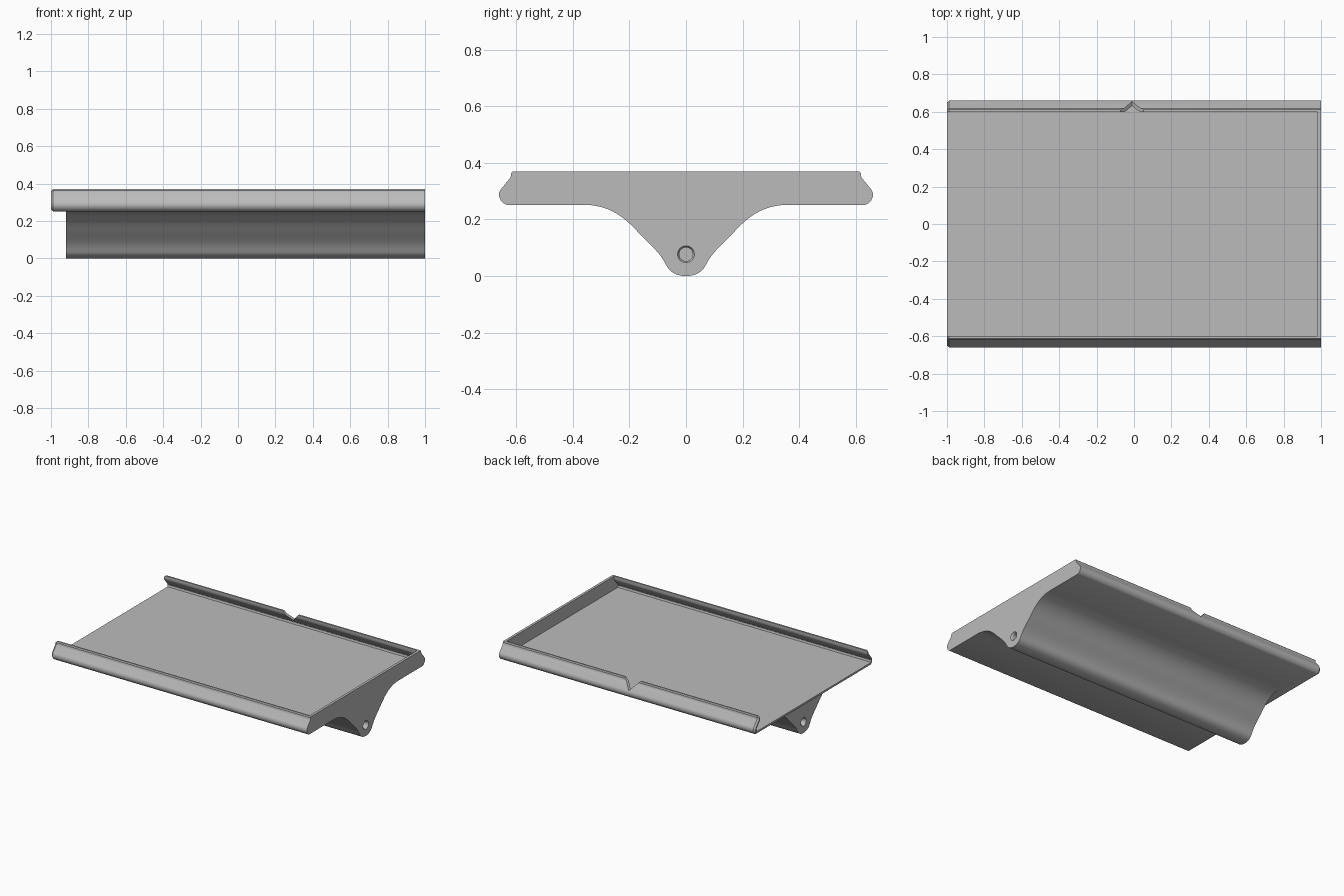
import bpy, bmesh, math
from mathutils import Vector
from mathutils.geometry import interpolate_bezier

if "Cube" in bpy.data.objects:
    bpy.data.objects.remove(bpy.data.objects["Cube"])

grey = bpy.data.materials.new("plain grey")
grey.use_nodes = True
grey.diffuse_color = (0.5, 0.5, 0.5, 1)
grey.node_tree.nodes["Principled BSDF"].inputs["Base Color"].default_value = grey.diffuse_color


def loft(name, stations, axis="X"):
    """Join matching outlines placed at stations along an axis into a closed solid."""
    bm = bmesh.new()
    rings = []
    for s, outline in stations:
        rings.append([bm.verts.new((s, a, z) if axis == "X" else (a, s, z)) for a, z in outline])
    n = len(rings[0])
    for r0, r1 in zip(rings, rings[1:]):
        for i in range(n):
            bm.faces.new((r0[i], r0[(i + 1) % n], r1[(i + 1) % n], r1[i]))
    bm.faces.new(rings[0])
    bm.faces.new(rings[-1])
    bmesh.ops.recalc_face_normals(bm, faces=bm.faces)
    mesh = bpy.data.meshes.new(name)
    bm.to_mesh(mesh)
    bm.free()
    mesh.materials.append(grey)
    obj = bpy.data.objects.new(name, mesh)
    bpy.context.collection.objects.link(obj)
    return obj


def mirrored(half):
    """Complete a +y half outline with its -y side."""
    return half + [(-y, z) for y, z in reversed(half) if y > 0.0001]


def curve(points, steps):
    return [(p.x, p.y) for p in interpolate_bezier(*[Vector((y, z, 0)) for y, z in points], steps)]


def circle(r, z, n=24):
    return [(r * math.cos(math.tau * i / n), z + r * math.sin(math.tau * i / n)) for i in range(n)]


def combine(target, other, operation):
    other.hide_render = True
    mod = target.modifiers.new(operation, "BOOLEAN")
    mod.operation = operation
    mod.solver = "EXACT"
    mod.object = other
    bpy.context.view_layer.objects.active = target
    bpy.ops.object.modifier_apply(modifier=mod.name)
    bpy.data.objects.remove(other)


# Tray block with sloped sides and an eased open end
side = [(0.635, 0.252), (0.645, 0.257), (0.655, 0.268), (0.66, 0.28), (0.66, 0.295),
        (0.655, 0.306), (0.621, 0.347), (0.618, 0.355), (0.618, 0.364), (0.612, 0.37)]
eased = [(y - 0.01, min(max(z, 0.262), 0.36)) for y, z in side]
tray = loft("tray", [(-1, mirrored(eased)), (-0.988, mirrored(side)), (1, mirrored(side))])

# Undercut pocket, open at one end
pocket = [(0.64, 0.275), (0.643, 0.282), (0.643, 0.29), (0.638, 0.298),
          (0.604, 0.34), (0.6, 0.35), (0.6, 0.4)]
combine(tray, loft("pocket", [(-1.1, mirrored(pocket)), (0.982, mirrored(pocket))]), "DIFFERENCE")

# Notch in the back rail
notch = [(-0.085, 0.385), (0.065, 0.385), (-0.01, 0.305)]
combine(tray, loft("notch", [(0.56, notch), (0.75, notch)], "Y"), "DIFFERENCE")

# Flared keel underneath
flare = curve([(0.36, 0.252), (0.26, 0.25), (0.21, 0.2), (0.16, 0.145)], 14)
waist = curve([(0.16, 0.145), (0.115, 0.1), (0.09, 0.08), (0.068, 0.035)], 10)
foot = curve([(0.068, 0.035), (0.055, 0.012), (0.03, 0), (0, 0)], 9)
keel = mirrored([(0.36, 0.262)] + flare + waist[1:] + foot[1:])
combine(tray, loft("keel", [(-0.92, keel), (1, keel)]), "UNION")

# Countersunk blind hole in each end of the keel
for end, sign in ((1, 1), (-0.92, -1)):
    steps = [(-0.15, 0.024), (-0.01, 0.024), (0, 0.03), (0.02, 0.03)]
    hole = loft("hole", [(end + sign * d, circle(r, 0.077)) for d, r in steps])
    combine(tray, hole, "DIFFERENCE")

bpy.ops.object.select_all(action="DESELECT")
tray.select_set(True)
bpy.context.view_layer.objects.active = tray
bpy.ops.object.shade_smooth_by_angle(angle=math.radians(30))
